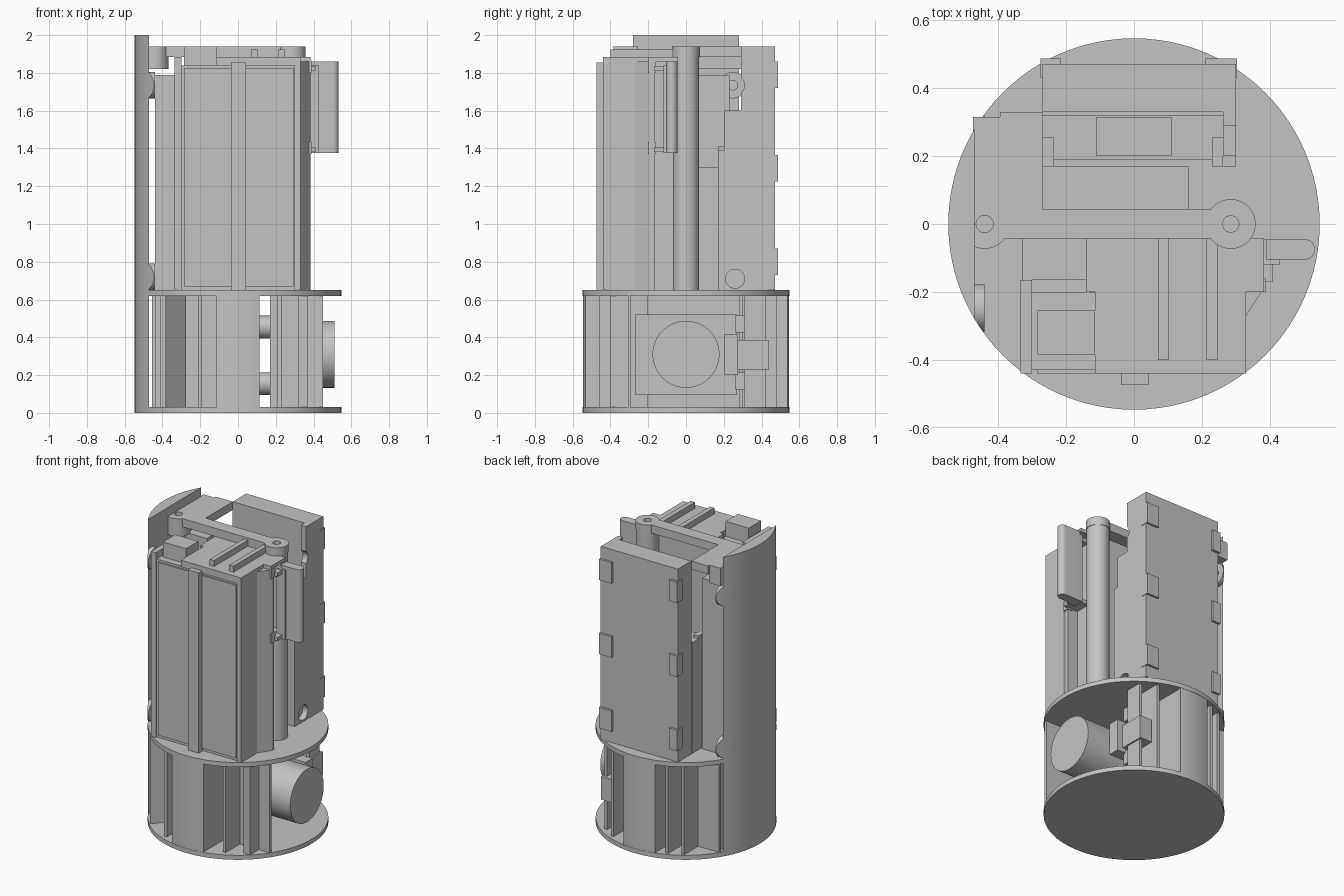
import bpy, bmesh, math

if "Cube" in bpy.data.objects:
    bpy.data.objects.remove(bpy.data.objects["Cube"], do_unlink=True)

GREY = bpy.data.materials.new("plain grey")
GREY.use_nodes = True
GREY.diffuse_color = (0.55, 0.55, 0.55, 1)
GREY.node_tree.nodes["Principled BSDF"].inputs["Base Color"].default_value = (0.55, 0.55, 0.55, 1)

R = 0.547      # outer radius of the round body
DECK = 0.65    # top of the upper deck
FLOOR = 0.03   # top of the base plate
CEIL = 0.62    # underside of the upper deck


def finish(name, bm, smooth=False):
    bmesh.ops.recalc_face_normals(bm, faces=bm.faces)
    mesh = bpy.data.meshes.new(name)
    bm.to_mesh(mesh)
    bm.free()
    mesh.materials.append(GREY)
    obj = bpy.data.objects.new(name, mesh)
    bpy.context.collection.objects.link(obj)
    if smooth:
        bpy.ops.object.select_all(action='DESELECT')
        obj.select_set(True)
        bpy.context.view_layer.objects.active = obj
        bpy.ops.object.shade_smooth_by_angle(angle=math.radians(30))
    return obj


def box(name, x, y, z):
    """Box from three (low, high) ranges."""
    bm = bmesh.new()
    bmesh.ops.create_cube(bm, size=1)
    for v in bm.verts:
        for i, (lo, hi) in enumerate((x, y, z)):
            v.co[i] = (lo + hi) / 2 + v.co[i] * (hi - lo)
    return finish(name, bm)


def prism(name, pts, lo, hi, axis='z', smooth=False):
    """Extrude an outline along z (points x, y) or x (points y, z)."""
    place = (lambda a, b: (a, b, lo)) if axis == 'z' else (lambda a, b: (lo, a, b))
    bm = bmesh.new()
    face = bm.faces.new([bm.verts.new(place(a, b)) for a, b in pts])
    ext = bmesh.ops.extrude_face_region(bm, geom=[face])
    step = (0, 0, hi - lo) if axis == 'z' else (hi - lo, 0, 0)
    bmesh.ops.translate(bm, vec=step, verts=[v for v in ext['geom'] if isinstance(v, bmesh.types.BMVert)])
    return finish(name, bm, smooth)


def arc(cx, cy, r, a0, a1, n=32):
    return [(cx + r * math.cos(math.radians(a0 + (a1 - a0) * i / n)),
             cy + r * math.sin(math.radians(a0 + (a1 - a0) * i / n))) for i in range(n + 1)]


def cylinder(name, centre, r, lo, hi, axis='z', n=64, smooth=True):
    return prism(name, arc(*centre, r, 0, 360, n)[:-1], lo, hi, axis, smooth)


def combine(obj, helper, operation):
    helper.hide_render = True
    helper.hide_viewport = True
    helper.display_type = 'WIRE'
    mod = obj.modifiers.new(operation.lower(), 'BOOLEAN')
    mod.operation = operation
    mod.object = helper


def tube(name, centre, r, hole, lo, hi, axis='z'):
    """Ring with a through hole."""
    obj = cylinder(name, centre, r, lo, hi, axis, smooth=False)
    combine(obj, cylinder(name + "_cutter", centre, hole, lo - 0.03, hi + 0.03, axis, 32, False), 'DIFFERENCE')
    return obj


# Round decks
cylinder("base_plate", (0, 0), R, 0, FLOOR, n=96)
cylinder("upper_deck", (0, 0), R, CEIL, DECK, n=96)

# Full height curved side shell with a flat inside
half = math.degrees(math.acos(0.47 / R))
prism("curved_side_shell", arc(0, 0, R, 180 - half, 180 + half), 0, 2.0, smooth=True)

# Shell lugs, trimmed to the round body
trim = cylinder("lug_trim", (0, 0), R, 0.4, 1.95, n=96, smooth=False)
for z in (0.72, 1.735):
    for side in (-1, 1):
        lug = tube("shell_lug", (side * 0.248, z), 0.07, 0.025, -0.56, -0.44, 'x')
        combine(lug, trim, 'INTERSECT')

# Mounting block beside the shell
box("shell_block", (-0.475, -0.39), (0.05, 0.315), (1.82, 1.94))
box("block_bridge", (-0.395, -0.27), (-0.043, 0.33), (1.885, 1.94))
box("shell_upright", (-0.44, -0.28), (0.07, 0.23), (DECK, 1.79))

# Top arm and its two pivots
box("top_arm", (-0.375, 0.225), (-0.043, 0.044), (1.885, 1.94))
tube("arm_left_pivot", (-0.44, 0), 0.073, 0.025, 1.82, 1.94)
cylinder("arm_post", (0.285, 0), 0.07, DECK, 1.89)
tube("arm_right_pivot", (0.285, 0), 0.073, 0.024, 1.885, 1.94)

# Front battery case with frame, panel and strap
box("battery_case", (-0.3, 0.33), (-0.43, -0.2), (DECK, 1.84))
box("battery_panel", (-0.285, 0.295), (-0.44, -0.43), (0.67, 1.825))
box("battery_strap", (-0.038, 0.042), (-0.475, -0.43), (DECK, 1.855))
box("battery_left_wall", (-0.335, -0.3), (-0.44, -0.165), (DECK, 1.885))
box("battery_right_wall", (0.3, 0.33), (-0.44, -0.2), (DECK, 1.885))
box("battery_top_plate", (-0.115, 0.33), (-0.44, -0.2), (1.84, 1.885))
box("battery_connector", (-0.285, -0.115), (-0.385, -0.255), (1.82, 1.94))

# Board housing behind the battery, with a chamfered flange and a cap
prism("board_flange", [(-0.14, -0.2), (0.33, -0.27), (0.383, -0.19), (0.383, -0.165), (-0.14, -0.165)],
      DECK, 1.86)
box("board_housing", (-0.14, 0.31), (-0.17, -0.043), (DECK, 1.86))
box("board_cap", (-0.14, 0.383), (-0.2, -0.043), (1.86, 1.885))
box("board_side_box", (-0.33, -0.14), (-0.165, -0.043), (DECK, 1.79))
for x in (0.087, 0.23):
    box("top_rail", (x - 0.016, x + 0.016), (-0.4, -0.04), (1.885, 1.925))

# Side module with rounded end, bracket, clips and shelves
prism("side_module", [(0.39, -0.105)] + arc(0.503, -0.075, 0.03, -90, 90, 12) + [(0.39, -0.045)],
      1.375, 1.86, smooth=True)
box("module_bracket", (0.37, 0.43), (-0.12, -0.045), (1.375, 1.84))
for z in (1.37, 1.8):
    box("module_clip", (0.35, 0.388), (-0.2, -0.16), (z, z + 0.065))
    box("module_shelf", (0.3, 0.41), (-0.17, -0.06), (z + 0.01, z + 0.035))

# Rear cabinet, its stepped and notched side wall, and hinge tabs
box("rear_cabinet", (-0.27, 0.262), (0.33, 0.472), (DECK, 1.94))
side_wall = prism("cabinet_side_wall", [(0.472, DECK), (0.472, 1.94), (0.29, 1.94), (0.29, 1.6), (0.2, 1.6),
                  (0.2, 1.39), (0.17, 1.39), (0.17, DECK)], 0.262, 0.3, 'x')
for z in (0.73, 1.225, 1.72):
    for x0, x1 in ((-0.275, -0.215), (0.21, 0.303)):
        box("rear_tab", (x0, x1), (0.43, 0.487), (z, z + 0.14))
for z in (0.71, 1.735):
    combine(side_wall, cylinder("wall_notch_cutter", (0.26, z), 0.05, 0.2, 0.4, 'x', 32, False), 'DIFFERENCE')

# Channel and inner boxes ahead of the cabinet
box("channel_body", (-0.27, 0.262), (0.19, 0.32), (DECK, 1.39))
box("channel_module", (-0.11, 0.11), (0.2, 0.315), (1.39, 1.6))
for x0, x1 in ((-0.27, -0.235), (0.23, 0.262)):
    box("channel_hook", (x0, x1), (0.17, 0.255), (DECK, 1.41))
box("inner_box", (-0.27, 0.16), (0.044, 0.17), (DECK, 1.3))


# Curved walls between the decks
def wall(name, a0, a1):
    prism(name, arc(0, 0, R - 0.002, a0, a1) + arc(0, 0, R - 0.03, a1, a0), FLOOR, CEIL, smooth=True)


wall("front_curved_wall", 258, 282)
wall("rear_curved_wall", 81, 105)

# Upright plates between the decks
for x0, x1, y0, y1 in ((-0.44, -0.41, -0.3, 0.3), (-0.21, -0.19, -0.48, -0.2), (-0.115, -0.095, -0.53, -0.2),
                       (0.095, 0.115, -0.53, -0.2), (0.21, 0.23, -0.46, -0.29), (0.32, 0.37, -0.4, -0.29),
                       (-0.14, -0.12, 0.28, 0.52), (0.06, 0.08, 0.28, 0.53), (-0.21, -0.19, 0.28, 0.49),
                       (-0.3, -0.28, 0.28, 0.45), (0.2, 0.22, 0.31, 0.48), (0.29, 0.31, 0.31, 0.42)):
    box("support_plate", (x0, x1), (y0, y1), (FLOOR, CEIL))
box("inner_rear_wall", (-0.455, 0.1), (0.28, 0.3), (FLOOR, CEIL))
box("inner_front_wall", (-0.36, 0.1), (-0.22, -0.2), (FLOOR, CEIL))
box("right_front_wall", (0.17, 0.45), (-0.308, -0.29), (FLOOR, CEIL))
prism("slanted_plate", [(-0.383, -0.383), (-0.275, -0.27), (-0.275, -0.24), (-0.383, -0.355)], FLOOR, CEIL)

# Sideways drive motor with mount, bracket and pegs
cylinder("motor", (0, 0.31), 0.177, 0.19, 0.51, 'x')
box("motor_mount", (0.17, 0.2), (-0.27, 0.27), (0.095, 0.52))
box("motor_bracket", (0.2, 0.36), (0.2, 0.275), (0.2, 0.415))
box("motor_bracket_arm", (0.23, 0.32), (0.26, 0.44), (0.23, 0.385))
for z in (0.155, 0.455):
    cylinder("mount_peg", (0.19, z), 0.06, 0.06, 0.19, 'x', 32)
    box("bracket_tab", (0.2, 0.3), (0.26, 0.315), (z - 0.03, z + 0.06))
